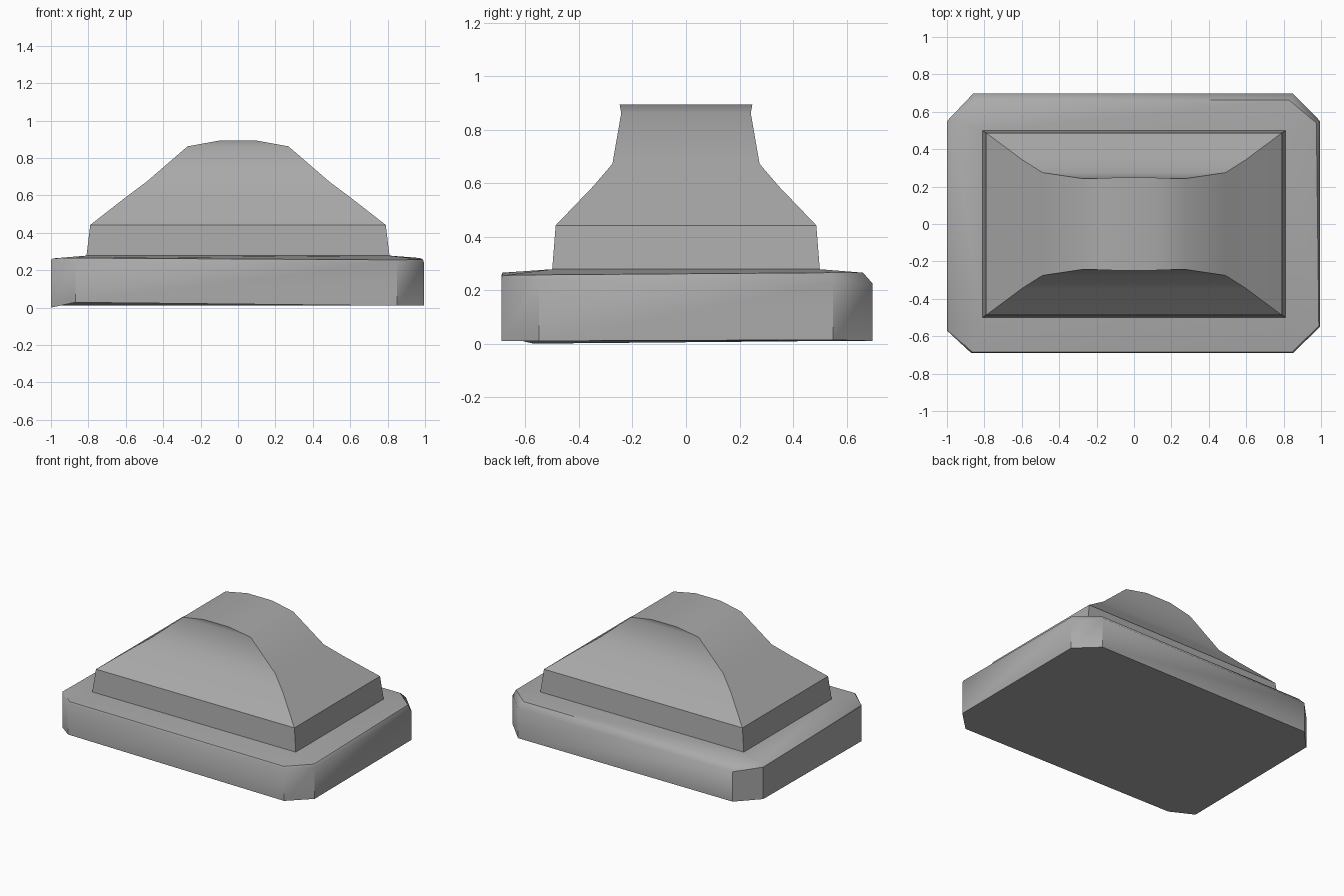
import bpy, bmesh, math

if "Cube" in bpy.data.objects:
    bpy.data.objects.remove(bpy.data.objects["Cube"])

grey = bpy.data.materials.new("stone grey")
grey.diffuse_color = (0.4, 0.4, 0.4, 1)
grey.use_nodes = True
grey.node_tree.nodes["Principled BSDF"].inputs["Base Color"].default_value = grey.diffuse_color


def loft(name, rings, angle, bottom=False, top=False):
    """Bridge equal-length rings of points into a skin, smooth below the angle."""
    bm = bmesh.new()
    rows = [[bm.verts.new(p) for p in ring] for ring in rings]
    n = len(rows[0])
    for a, b in zip(rows, rows[1:]):
        for i in range(n):
            j = (i + 1) % n
            bm.faces.new((a[i], a[j], b[j], b[i]))
    if bottom:
        bm.faces.new(rows[0][::-1])
    if top:
        bm.faces.new(rows[-1])
    bmesh.ops.remove_doubles(bm, verts=bm.verts, dist=0.0005)
    bmesh.ops.recalc_face_normals(bm, faces=bm.faces)
    me = bpy.data.meshes.new(name)
    bm.to_mesh(me)
    bm.free()
    me.materials.append(grey)
    ob = bpy.data.objects.new(name, me)
    bpy.context.collection.objects.link(ob)
    bpy.ops.object.select_all(action='DESELECT')
    ob.select_set(True)
    bpy.context.view_layer.objects.active = ob
    bpy.ops.object.shade_smooth_by_angle(angle=math.radians(angle))
    return ob


def rect(x, y, z):
    return [(-x, -y, z), (x, -y, z), (x, y, z), (-x, y, z)]


# Base slab: clipped corners, slightly uneven underside, bevelled back edge
plan = [(-.87, -.69), (.85, -.69), (.995, -.55), (.995, .55),
        (.85, .697), (-.86, .697), (-1, .55), (-1, -.57)]
under = [.028, .01, .01, .014, .01, .01, .01, 0]
shoulder = [.255, .245, .24, .225, .225, .225, .24, .255]
lip = [(-.865, -.685, .265), (.845, -.685, .255), (.988, -.545, .257), (.975, .54, .265),
       (.83, .662, .265), (-.84, .662, .265), (-.975, .545, .262), (-.99, -.567, .263)]
c = rect(.81, .5, .278)
inner = [c[0], c[1], c[1], c[2], c[2], c[3], c[3], c[0]]
loft("base_slab", [
    [(x, y, z) for (x, y), z in zip(plan, under)],
    [(x, y, z) for (x, y), z in zip(plan, shoulder)],
    lip, inner], 42, bottom=True)

# Plinth: low tapered block
loft("plinth", [rect(.81, .5, .278), rect(.79, .487, .442)], 30)

# Crown: rounded hump with concave front and back
loft("crown", [rect(.79, .487, .442), rect(.6, .345, .59), rect(.49, .275, .672),
               rect(.27, .242, .862), rect(.1, .248, .893)], 45, top=True)
